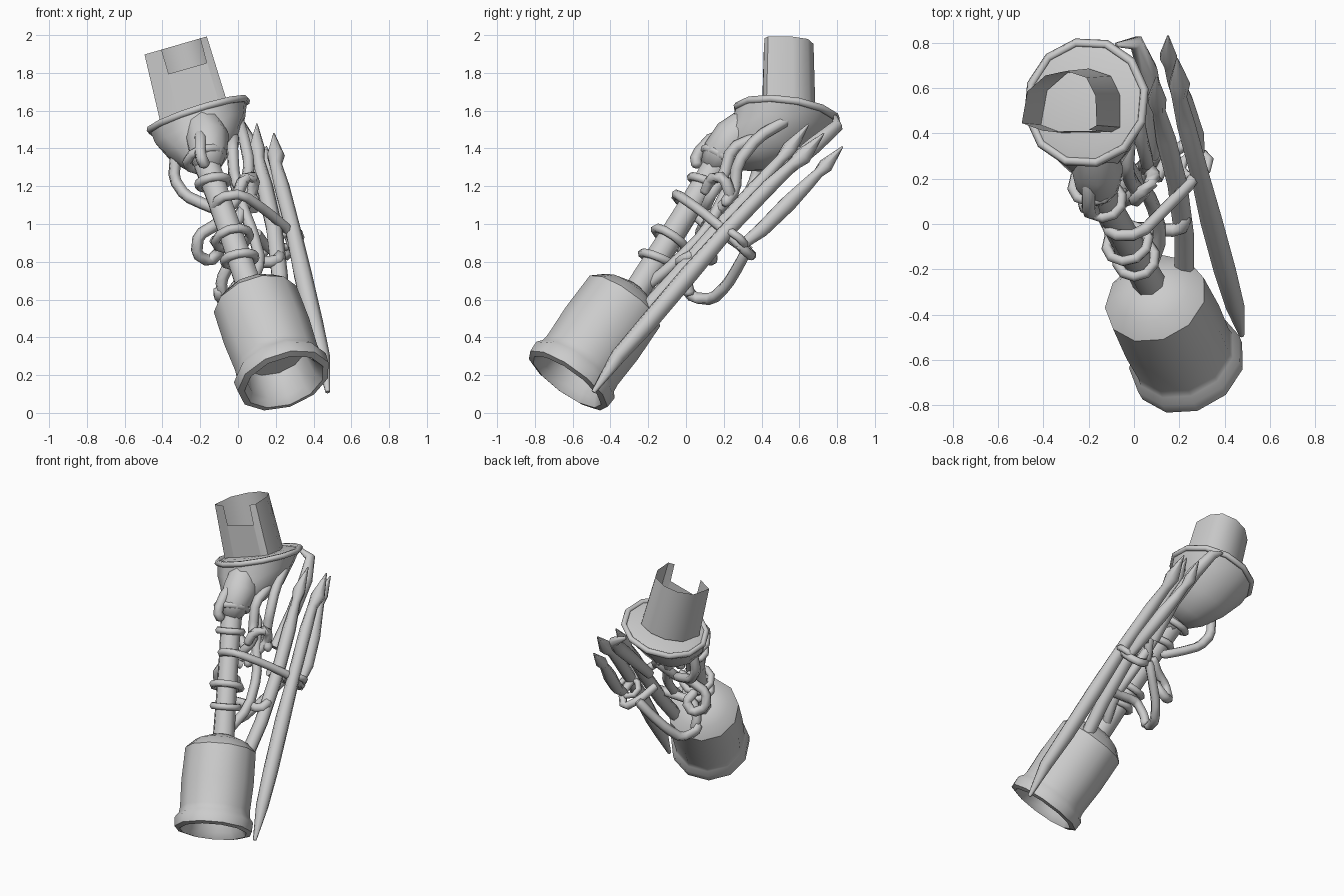
import bpy, bmesh, math
from mathutils import Vector

if "Cube" in bpy.data.objects:
    bpy.data.objects.remove(bpy.data.objects["Cube"])

metal = bpy.data.materials.new("grey metal")
metal.diffuse_color = (0.6, 0.6, 0.6, 1)
metal.use_nodes = True
metal.node_tree.nodes["Principled BSDF"].inputs["Base Color"].default_value = metal.diffuse_color


def finish(bm, name, angle=50):
    bmesh.ops.recalc_face_normals(bm, faces=bm.faces)
    me = bpy.data.meshes.new(name)
    bm.to_mesh(me)
    bm.free()
    ob = bpy.data.objects.new(name, me)
    bpy.context.collection.objects.link(ob)
    me.materials.append(metal)
    bpy.ops.object.select_all(action='DESELECT')
    ob.select_set(True)
    bpy.context.view_layer.objects.active = ob
    bpy.ops.object.shade_smooth_by_angle(angle=math.radians(angle))
    return ob


def skin(name, rings, cap=True, closed=False, angle=50):
    """Bridge equal rings of points into one surface."""
    bm = bmesh.new()
    vs = [[bm.verts.new(p) for p in r] for r in rings]
    n = len(vs[0])
    pairs = list(zip(vs, vs[1:])) + ([(vs[-1], vs[0])] if closed else [])
    for a, b in pairs:
        for i in range(n):
            j = (i + 1) % n
            bm.faces.new((a[i], a[j], b[j], b[i]))
    if cap and not closed:
        bm.faces.new(vs[0][::-1])
        bm.faces.new(vs[-1])
    return finish(bm, name, angle)


def circle(c, axis, r, sides):
    axis = Vector(axis).normalized()
    u = axis.cross(Vector((0.3, 1, 0.1))).normalized()
    v = axis.cross(u)
    return [Vector(c) + r * (math.cos(2 * math.pi * k / sides) * u + math.sin(2 * math.pi * k / sides) * v)
            for k in range(sides)]


def lathe(name, origin, axis, profile, sides):
    """Profile is (distance along axis, radius)."""
    axis = Vector(axis).normalized()
    return skin(name, [circle(Vector(origin) + axis * t, axis, r, sides) for t, r in profile], angle=40)


def tube(name, pts, radii, sides=7):
    pts = [Vector(p) for p in pts]
    if not isinstance(radii, (list, tuple)):
        radii = [radii] * len(pts)
    rings = []
    for i, p in enumerate(pts):
        d = pts[min(i + 1, len(pts) - 1)] - pts[max(i - 1, 0)]
        rings.append(circle(p, d, radii[i], sides))
    return skin(name, rings, angle=75)


def soften(pts):
    """Cut the corners of a path once."""
    pts = [Vector(p) for p in pts]
    out = [pts[0]]
    for a, b in zip(pts, pts[1:]):
        out += [a.lerp(b, 0.2), a.lerp(b, 0.8)]
    return out + [pts[-1]]


def hoop(name, c, axis, r, thick, sides=10):
    c, axis = Vector(c), Vector(axis).normalized()
    rings = []
    for p in circle(c, axis, r, sides):
        out = (p - c).normalized()
        rings.append([p + thick * (math.cos(a) * out + math.sin(a) * axis)
                      for a in (math.pi * k / 3 for k in range(6))])
    return skin(name, rings, closed=True, angle=75)


# Lower cup, open at the bottom with a rolled rim
cup_axis = Vector((-0.28, 0.56, 0.78)).normalized()
cup_base = Vector((0.24, -0.62, 0.18))
lathe("lower_cup", cup_base, cup_axis,
      [(0.16, 0.17), (0.02, 0.19), (-0.02, 0.22), (-0.01, 0.255), (0.05, 0.258), (0.08, 0.235),
       (0.12, 0.23), (0.3, 0.238), (0.52, 0.232), (0.58, 0.17), (0.62, 0.07)], 11)

# Central rod with hoops
rod_a, rod_b = Vector((0.09, -0.3, 0.58)), Vector((-0.18, 0.19, 1.36))
rod_axis = rod_b - rod_a
tube("central_rod", [rod_a, rod_a.lerp(rod_b, .4), rod_a.lerp(rod_b, .7), rod_b], [.074, .068, .066, .074], 8)
for i, (f, r) in enumerate([(0.3, 0.085), (0.44, 0.095), (0.82, 0.08), (0.98, 0.1)]):
    hoop(f"rod_hoop_{i}", rod_a.lerp(rod_b, f), rod_axis + Vector((0.1, -0.1, 0.2 * (-1) ** i)), r, 0.024)

# Knuckle joining the rod to the bowl
tube("knuckle", [(-.16, .14, 1.3), (-.16, .18, 1.37), (-.16, .25, 1.45), (-.18, .33, 1.52)], [.07, .1, .115, .1], 9)

# Upper bowl, collar plate and lip
collar_axis = Vector((-0.31, 0.13, 0.96)).normalized()
collar = Vector((-0.21, 0.535, 1.575))
skin("upper_bowl", [
    circle((-0.17, 0.25, 1.33), (-.3, .5, .8), 0.08, 12),
    circle((-0.17, 0.31, 1.36), (-.3, .5, .8), 0.14, 12),
    circle((-0.18, 0.41, 1.42), (-.3, .4, .9), 0.205, 12),
    circle((-0.2, 0.49, 1.5), collar_axis, 0.255, 12),
    circle(collar, collar_axis, 0.275, 12),
    circle(collar + collar_axis * 0.02, collar_axis, 0.2, 12)])
hoop("collar_lip", collar, collar_axis, 0.272, 0.02, 12)

# Upper sleeve, a thin wall with a rectangular notch in the front
top = Vector((-0.33, 0.545, 1.945))
down = Vector((0.098, 0.0, -0.36))
outline = [(.165, -.11, 0), (.13, -.13, 0), (.125, -.13, .36), (-.07, -.133, .36), (-.075, -.133, 0),
           (-.165, -.1, 0), (-.14, .04, 0), (-.06, .11, 0), (.03, .13, 0), (.12, .1, 0), (.16, .02, 0)]
bm = bmesh.new()
hi, lo = [], []
for x, y, drop in outline:
    a = top + Vector((x, y, x * 0.29))
    b = top + down + Vector((x * 1.08, y * 1.08, x * 0.3))
    hi.append(bm.verts.new(a.lerp(b, drop)))
    lo.append(bm.verts.new(b))
for i in range(len(outline)):
    j = (i + 1) % len(outline)
    bm.faces.new((hi[i], hi[j], lo[j], lo[i]))
finish(bm, "upper_sleeve", 50)

# Long spikes with spear heads
tube("long_spike", [(.475, -.49, .11), (.445, -.36, .3), (.40, -.2, .48), (.34, .02, .74), (.29, .22, .97),
                    (.23, .44, 1.2), (.20, .56, 1.31), (.2, .62, 1.36), (.19, .73, 1.48)],
     [.012, .042, .05, .05, .042, .042, .034, .048, .004])
tube("inner_spike", [(.22, -.3, .45), (.22, -.05, .72), (.19, .18, .98), (.14, .38, 1.2), (.11, .5, 1.34),
                     (.1, .55, 1.4), (.1, .65, 1.53)], [.045, .045, .045, .045, .03, .043, .004])
tube("outer_spike", [(.29, .27, .87), (.27, .4, .97), (.22, .54, 1.11), (.18, .64, 1.21), (.16, .7, 1.27),
                     (.15, .74, 1.31), (.15, .83, 1.41)], [.024, .04, .045, .036, .028, .04, .004])
tube("collar_spike", [(.08, .3, 1.08), (.09, .5, 1.27), (.06, .68, 1.42), (.01, .8, 1.52), (-.08, .79, 1.57)],
     [.034, .044, .046, .034, .01])

# Wrapping band around the rod and spikes
tube("wrap_band", soften([(-.04, .1, 1.0), (-.13, .03, 1.06), (-.1, -.05, 1.14), (.02, -.05, 1.16),
                          (.15, .08, 1.07), (.27, .2, .97), (.3, .29, .88), (.24, .36, .82), (.15, .3, .88),
                          (.1, .2, .95)]), 0.027)
hoop("spike_binding", (.27, .26, .92), (-.3, .6, .75), 0.065, 0.022, 8)

# Loose tendrils between the cup and the bowl
tendrils = [
    [(-.29, .4, 1.45), (-.33, .39, 1.36), (-.34, .37, 1.24), (-.28, .33, 1.15), (-.17, .26, 1.1), (-.06, .2, 1.06)],
    [(-.2, .36, 1.5), (-.2, .15, 1.47), (-.2, .05, 1.36), (-.17, .06, 1.3)],
    [(-.02, .38, 1.46), (-.03, .24, 1.4), (-.02, .2, 1.25), (.02, .14, 1.17), (-.05, .1, 1.08)],
    [(.0, .55, 1.56), (.03, .38, 1.46), (.06, .27, 1.32), (.04, .26, 1.18), (.1, .2, 1.1)],
    [(-.04, .14, 1.06), (-.11, .1, 1.0), (-.21, .07, .94), (-.22, .09, .84), (-.15, .14, .8), (-.09, .13, .86),
     (-.13, .07, .93)],
    [(.15, .33, .88), (.08, .28, .78), (.0, .22, .68), (-.06, .14, .6), (-.1, .04, .61), (-.1, .0, .66)],
    [(-.08, .02, .62), (-.09, -.0, .7), (-.04, -.02, .8), (.06, -.02, .8), (.2, -.03, .8), (.23, .04, .84)],
    [(.06, -.22, .66), (.12, -.05, .8), (.08, .1, .95), (.02, .18, 1.1), (-.04, .28, 1.3)],
    [(.0, .1, 1.16), (.03, .13, 1.24), (.09, .2, 1.25), (.07, .24, 1.15), (.02, .17, 1.07), (-.01, .1, 1.0)],
]
for i, path in enumerate(tendrils):
    path = soften(path)
    tube(f"tendril_{i}", path, [0.024] + [0.032] * (len(path) - 2) + [0.014], 6)
